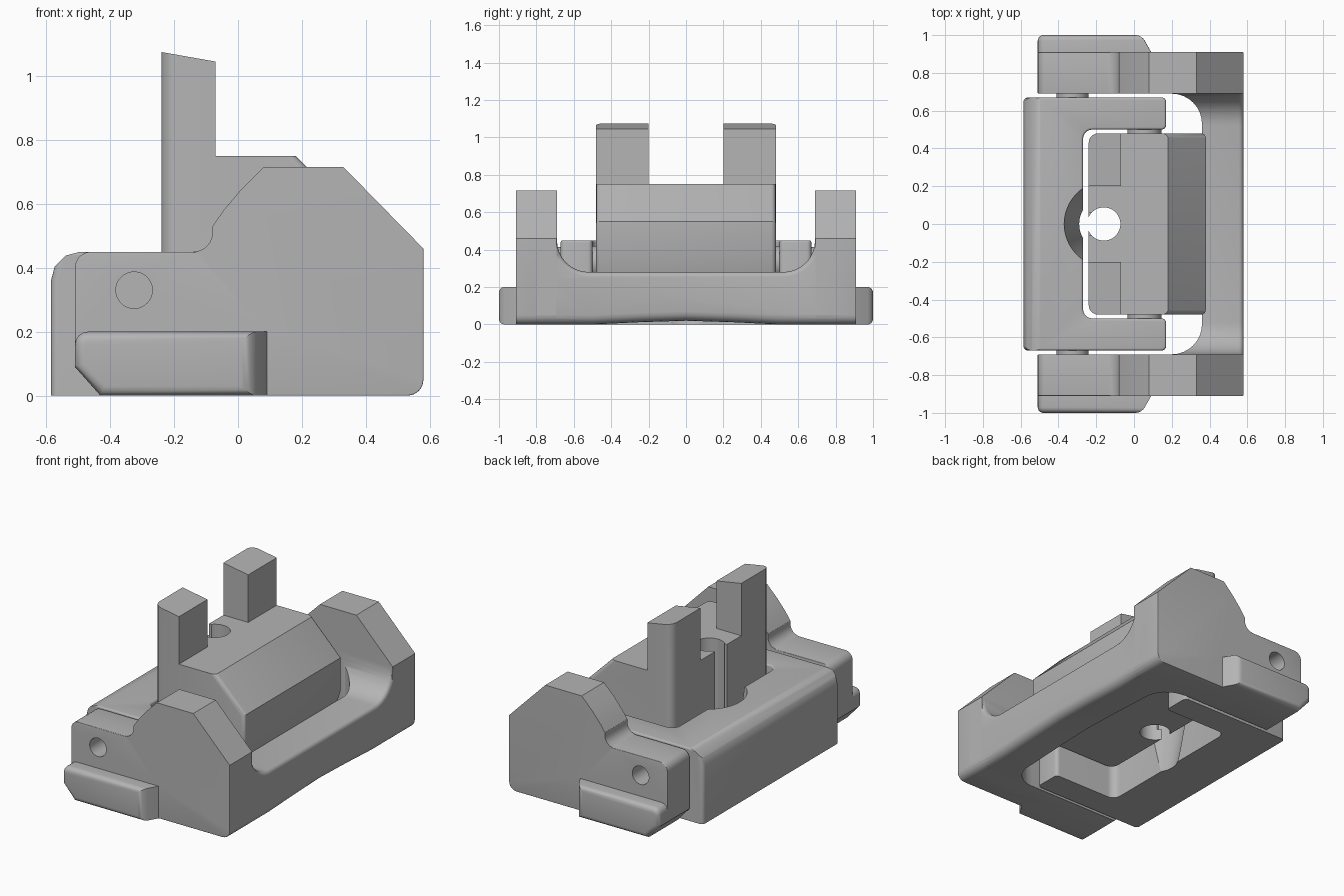
import bpy, bmesh, math
from mathutils import Vector

if "Cube" in bpy.data.objects:
    bpy.data.objects.remove(bpy.data.objects["Cube"], do_unlink=True)

grey = bpy.data.materials.new("plain grey")
grey.use_nodes = True
colour = (0.46, 0.46, 0.46, 1)
grey.diffuse_color = colour
grey.node_tree.nodes["Principled BSDF"].inputs["Base Color"].default_value = colour


def arc(cx, cy, r, a0, a1, n=8):
    """Points along an arc, angles in degrees."""
    steps = [math.radians(a0 + (a1 - a0) * i / n) for i in range(n + 1)]
    return [(cx + r * math.cos(a), cy + r * math.sin(a)) for a in steps]


def mirrored(half):
    """Close a half outline by reflecting it in the second coordinate."""
    return half + [(a, -b) for a, b in reversed(half)]


def make(name, bm):
    bmesh.ops.recalc_face_normals(bm, faces=bm.faces)
    mesh = bpy.data.meshes.new(name)
    bm.to_mesh(mesh)
    bm.free()
    mesh.materials.append(grey)
    obj = bpy.data.objects.new(name, mesh)
    bpy.context.collection.objects.link(obj)
    return obj


def prism(name, pts, axis, lo, hi):
    """Extrude an outline along one axis."""
    place = {"x": lambda a, b, t: (t, a, b),
             "y": lambda a, b, t: (a, t, b),
             "z": lambda a, b, t: (a, b, t)}[axis]
    bm = bmesh.new()
    face = bm.faces.new([bm.verts.new(place(a, b, lo)) for a, b in pts])
    ext = bmesh.ops.extrude_face_region(bm, geom=[face])
    shift = Vector(place(0, 0, hi - lo))
    for v in ext["geom"]:
        if isinstance(v, bmesh.types.BMVert):
            v.co += shift
    return make(name, bm)


def cylinder(name, loc, r1, r2, depth, along_y=False):
    bm = bmesh.new()
    bmesh.ops.create_cone(bm, cap_ends=True, segments=48, radius1=r1, radius2=r2, depth=depth)
    obj = make(name, bm)
    if along_y:
        obj.rotation_euler.x = math.pi / 2
    obj.location = loc
    return obj


def box(name, x, y, z):
    return prism(name, [(x[0], y[0]), (x[1], y[0]), (x[1], y[1]), (x[0], y[1])], "z", *z)


def bevel(obj, test, width, segments=4):
    """Round the edges whose midpoint and direction pass the test."""
    bm = bmesh.new()
    bm.from_mesh(obj.data)
    chosen = []
    for e in bm.edges:
        a, b = e.verts[0].co, e.verts[1].co
        if test((a + b) / 2, (b - a).normalized()):
            chosen.append(e)
    bmesh.ops.bevel(bm, geom=chosen, offset=width, segments=segments,
                    profile=0.5, affect="EDGES", clamp_overlap=True)
    bm.to_mesh(obj.data)
    bm.free()


def combine(obj, other, operation):
    bpy.context.view_layer.update()
    mod = obj.modifiers.new("combine", "BOOLEAN")
    mod.operation, mod.object, mod.solver = operation, other, "EXACT"
    bpy.context.view_layer.objects.active = obj
    bpy.ops.object.modifier_apply(modifier=mod.name)
    bpy.data.objects.remove(other, do_unlink=True)


# Outer frame: crossbar with fillets where it meets the arms
half = [(0.2, 0.8), (0.2, 0.69)] + arc(0.2, 0.53, 0.16, 90, 0)
plan = [(0.58, 0.8)] + half
frame = prism("outer_frame", mirrored(plan), "z", -0.1, 0.6)
saddle = ([(0.8, 0), (0.5, 0), (0.25, 0.012), (0, 0.02), (-0.25, 0.012), (-0.5, 0), (-0.8, 0), (-0.8, 0.45)]
          + arc(-0.52, 0.45, 0.17, 180, 270)
          + arc(0.52, 0.45, 0.17, 270, 360) + [(0.8, 0.45)])
saddle_block = prism("saddle_block", saddle, "x", 0.1, 0.58)
bevel(saddle_block, lambda m, d: m.x > 0.57 and abs(m.y) < 0.7 and m.z > 0.2, 0.025)
bevel(saddle_block, lambda m, d: m.x > 0.57 and abs(m.y) < 0.79 and m.z < 0.04, 0.05)
combine(frame, saddle_block, "INTERSECT")

# Side arms, side rails and pin holes
side = ([(-0.51, 0.09), (-0.43, 0)] + arc(0.53, 0.05, 0.05, -90, 0, 5)
        + [(0.58, 0.46), (0.33, 0.715), (0.08, 0.715), (0.01, 0.645), (-0.045, 0.58), (-0.08, 0.53)]
        + arc(-0.14, 0.51, 0.06, 0, -90, 6) + arc(-0.46, 0.40, 0.05, 90, 180, 5))
rail_side = [(-0.51, 0.09), (-0.43, 0), (0.08, 0), (0.08, 0.2)] + arc(-0.47, 0.16, 0.04, 90, 180, 4)
for s in (1, -1):
    arm = prism("arm", side, "y", s * 0.69, s * 0.91)
    bevel(arm, lambda m, d: abs(d.y) < 0.1 and m.z < 0.455, 0.025)
    rail = prism("rail", rail_side, "y", s * 0.86, s * 1.0)
    for v in rail.data.vertices:
        if v.co.x > 0:
            v.co.x = 0.04 if abs(v.co.y) > 0.95 else 0.12
    bevel(rail, lambda m, d: abs(m.y) > 0.99, 0.03)
    combine(frame, arm, "UNION")
    combine(frame, rail, "UNION")
    combine(frame, cylinder("pin_hole", (-0.325, s * 0.88, 0.33), 0.057, 0.057, 0.3, True), "DIFFERENCE")

# Middle yoke: U shape with a chamfered back and a conical notch
yoke_plan = [(-0.585, 0.67), (0.17, 0.67), (0.17, 0.5)] + arc(-0.22, 0.45, 0.05, 90, 180, 5)
yoke = prism("middle_yoke", mirrored(yoke_plan), "z", 0, 0.45)
bevel(yoke, lambda m, d: m.x < -0.58 and m.z > 0.44, 0.09, 3)
bevel(yoke, lambda m, d: abs(d.z) > 0.9 and (m.x < -0.55 or m.x > 0.1), 0.03)
bevel(yoke, lambda m, d: m.z > 0.449 and m.x > -0.45 and not (abs(d.y) > 0.9 and m.x < -0.3), 0.03)
combine(yoke, cylinder("notch", (-0.14, 0, 0.225), 0.15, 0.23, 0.452), "DIFFERENCE")

# Inner block with two upright posts, a round shaft and a narrow slot
block_side = [(-0.24, 0.19), (-0.24, 1.075), (-0.07, 1.045), (-0.07, 0.75), (0.18, 0.75),
              (0.38, 0.55), (0.38, 0.34), (0.33, 0.19)]
block = prism("inner_block", block_side, "y", -0.48, 0.48)
bevel(block, lambda m, d: abs(d.z) > 0.9 and m.x < -0.2, 0.05, 5)
bevel(block, lambda m, d: abs(d.y) < 0.1 and m.x > 0.2, 0.025)
combine(block, box("post_gap", (-0.4, -0.07), (-0.2, 0.2), (0.75, 1.3)), "DIFFERENCE")
combine(block, cylinder("shaft", (-0.16, 0, 0.5), 0.088, 0.088, 1.2), "DIFFERENCE")
combine(block, box("slot", (-0.4, -0.16), (-0.06, 0.06), (0.26, 1.2)), "DIFFERENCE")

# Pivot bosses between the nested parts
bosses = []
for s in (1, -1):
    bosses.append(cylinder("frame_pivot", (-0.325, s * 0.68, 0.33), 0.085, 0.085, 0.05, True))
    bosses.append(cylinder("block_pivot", (0.055, s * 0.49, 0.33), 0.09, 0.09, 0.05, True))

# Smooth the rounded surfaces while keeping crisp edges
for obj in [frame, yoke, block] + bosses:
    bpy.ops.object.select_all(action="DESELECT")
    obj.select_set(True)
    bpy.context.view_layer.objects.active = obj
    bpy.ops.object.shade_smooth_by_angle(angle=math.radians(30))
